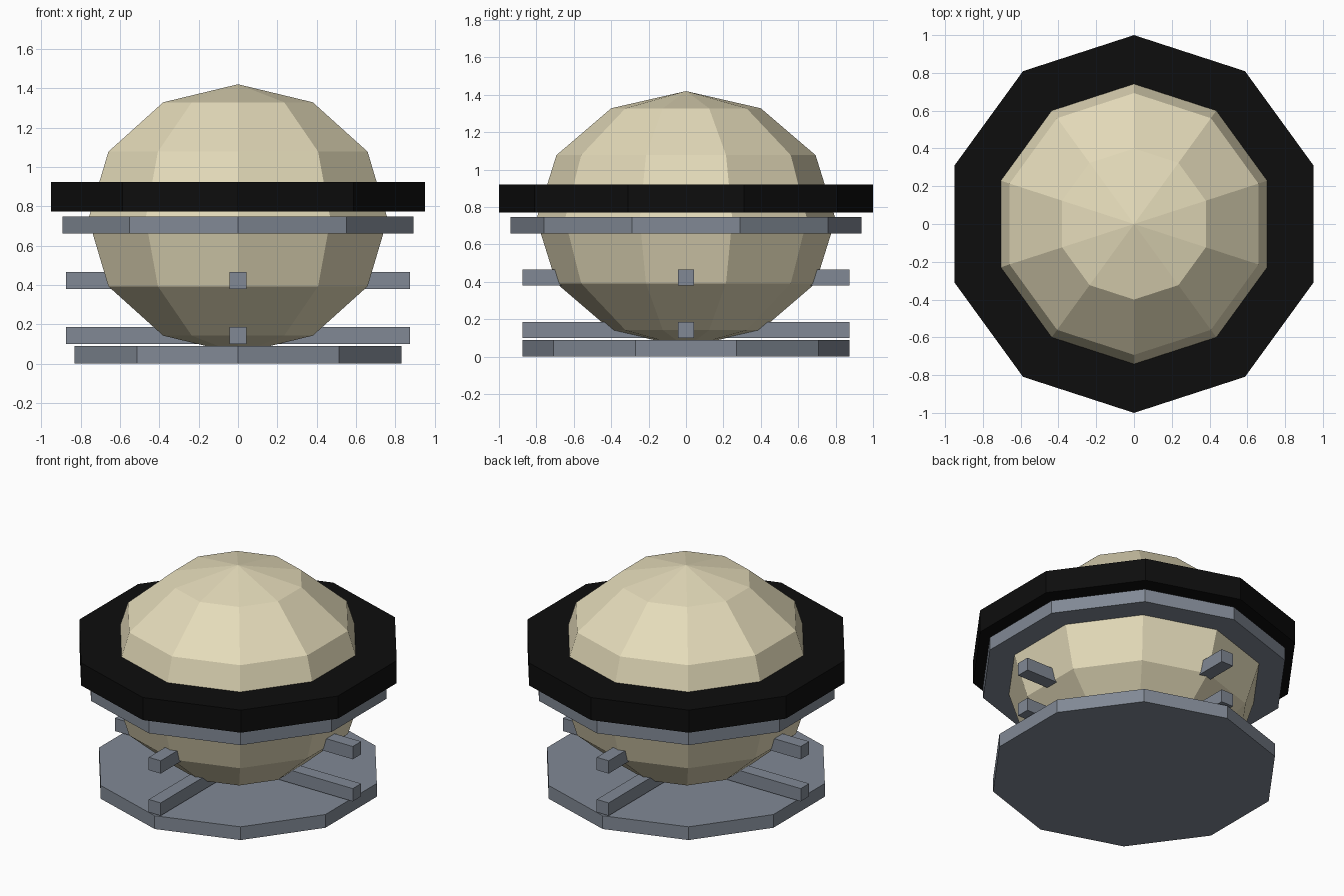
import bpy, bmesh, math

if "Cube" in bpy.data.objects:
    bpy.data.objects.remove(bpy.data.objects["Cube"])

SIDES = 10


def material(name, rgb):
    m = bpy.data.materials.new(name)
    m.diffuse_color = (*rgb, 1)
    m.use_nodes = True
    m.node_tree.nodes["Principled BSDF"].inputs["Base Color"].default_value = m.diffuse_color
    return m


beige = material("sand", (0.78, 0.71, 0.49))
grey = material("steel grey", (0.22, 0.25, 0.30))
black = material("black", (0.004, 0.004, 0.004))


def finish(name, bm, mat):
    bmesh.ops.recalc_face_normals(bm, faces=bm.faces)
    me = bpy.data.meshes.new(name)
    bm.to_mesh(me)
    bm.free()
    me.materials.append(mat)
    ob = bpy.data.objects.new(name, me)
    bpy.context.collection.objects.link(ob)
    return ob


def lathe(name, profile, mat):
    """Ten-sided turned solid from (radius, z); corners point along y."""
    bm = bmesh.new()
    rings = []
    for r, z in profile:
        if r == 0:
            rings.append([bm.verts.new((0, 0, z))] * SIDES)
        else:
            rings.append([bm.verts.new((r * math.sin(math.tau * i / SIDES),
                                        r * math.cos(math.tau * i / SIDES), z))
                          for i in range(SIDES)])
    for a, b in zip(rings, rings[1:]):
        for i in range(SIDES):
            j = (i + 1) % SIDES
            bm.faces.new(list(dict.fromkeys((a[i], a[j], b[j], b[i]))))
    for ring in (rings[0], rings[-1]):
        if ring[0] is not ring[1]:
            bm.faces.new(ring)
    return finish(name, bm, mat)


def disc(name, radius, z0, z1, mat):
    return lathe(name, [(radius, z0), (radius, z1)], mat)


def beam(name, half_x, half_y, z0, z1):
    bm = bmesh.new()
    bmesh.ops.create_cube(bm, size=1)
    for v in bm.verts:
        v.co = (v.co.x * 2 * half_x, v.co.y * 2 * half_y,
                z0 if v.co.z < 0 else z1)
    return finish(name, bm, grey)


# Globe: ten segments, six bands, slightly squashed
lathe("globe", [(0.8 * math.sin(math.pi * k / 6) if 0 < k < 6 else 0,
                 0.735 - 0.685 * math.cos(math.pi * k / 6)) for k in range(7)], beige)

# Base plate and the two collars around the globe
disc("base_plate", 0.875, 0.0, 0.088, grey)
disc("lower_collar", 0.937, 0.66, 0.747, grey)
disc("upper_collar", 1.0, 0.772, 0.922, black)

# Two levels of crossed beams
for level, z in (("lower", 0.1), ("upper", 0.38)):
    beam(level + "_beam_side", 0.875, 0.044, z, z + 0.085)
    beam(level + "_beam_front", 0.044, 0.875, z, z + 0.085)
